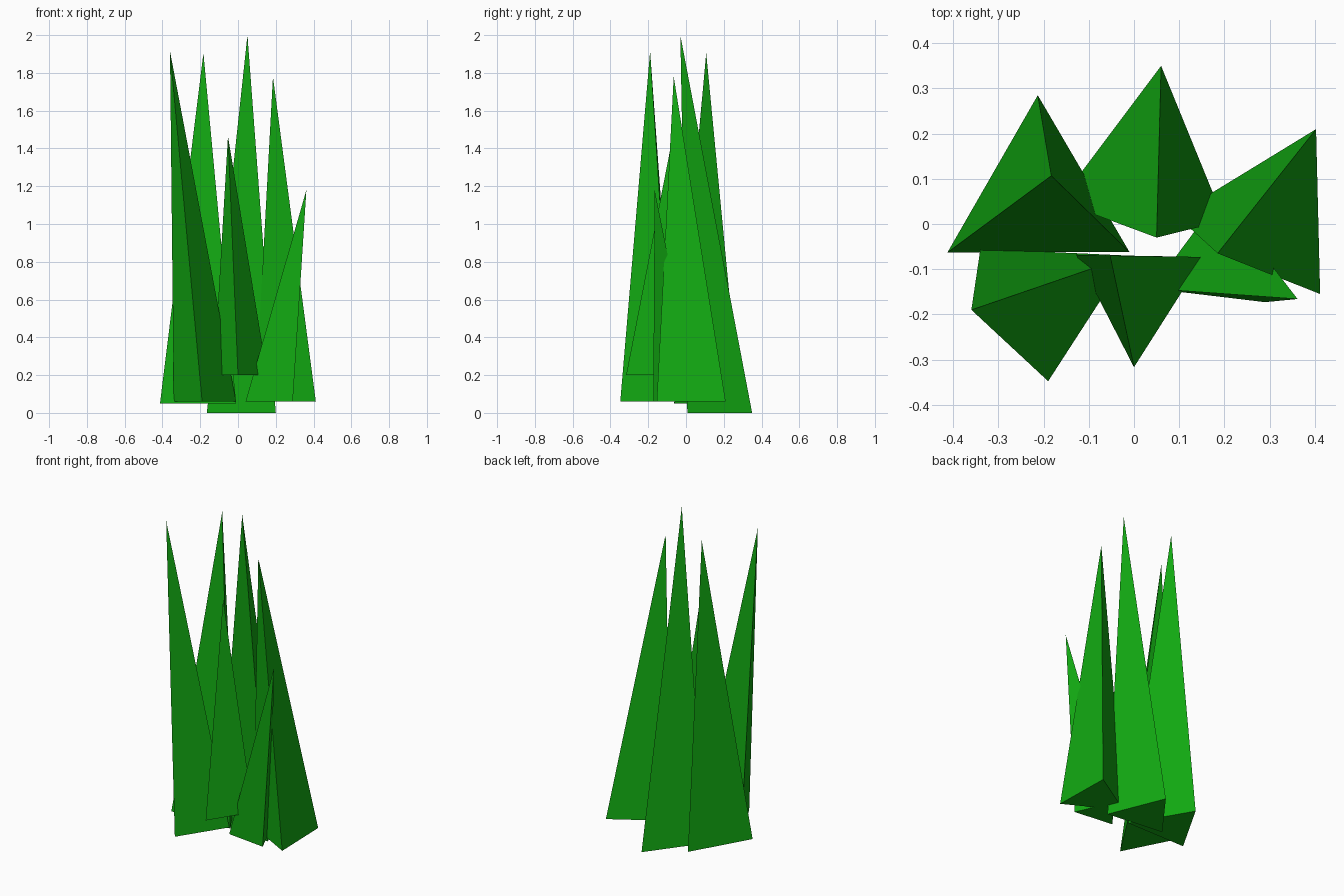
import bpy, bmesh
from mathutils import Vector

if "Cube" in bpy.data.objects:
    bpy.data.objects.remove(bpy.data.objects["Cube"])

# One flat green for all blades
green = bpy.data.materials.new("grass_green")
green.diffuse_color = (0.006, 0.40, 0.006, 1.0)
green.use_nodes = True
green.node_tree.nodes["Principled BSDF"].inputs["Base Color"].default_value = green.diffuse_color


def blade(name, corners, base_z, tip):
    """Closed three-sided spike: flat triangular base rising to a leaning tip."""
    bm = bmesh.new()
    base = [bm.verts.new(Vector((x, y, base_z))) for x, y in corners]
    top = bm.verts.new(Vector(tip))
    bm.faces.new(base)
    for i in range(3):
        bm.faces.new((base[i], base[(i + 1) % 3], top))
    bmesh.ops.recalc_face_normals(bm, faces=bm.faces[:])
    mesh = bpy.data.meshes.new(name)
    bm.to_mesh(mesh)
    bm.free()
    mesh.materials.append(green)
    bpy.context.collection.objects.link(bpy.data.objects.new(name, mesh))


# Rear blades
blade("blade_back", [(0.06, 0.35), (-0.165, 0.05), (0.20, 0.007)], 0.0, (0.05, -0.03, 2.0))
blade("blade_back_left", [(-0.213, 0.285), (-0.413, -0.063), (-0.01, -0.062)], 0.05, (-0.183, 0.107, 1.905))

# Right-hand blades
blade("blade_right", [(0.403, 0.21), (0.412, -0.155), (0.092, 0.02)], 0.06, (0.185, -0.065, 1.78))
blade("blade_front_right", [(0.04, -0.143), (0.29, -0.173), (0.189, 0.058)], 0.06, (0.362, -0.166, 1.18))

# Front blades
blade("blade_front_left", [(-0.19, -0.348), (-0.34, -0.055), (-0.01, -0.07)], 0.06, (-0.36, -0.19, 1.915))
blade("blade_front", [(0.0, -0.317), (0.155, -0.073), (-0.128, -0.068)], 0.20, (-0.053, -0.07, 1.465))
